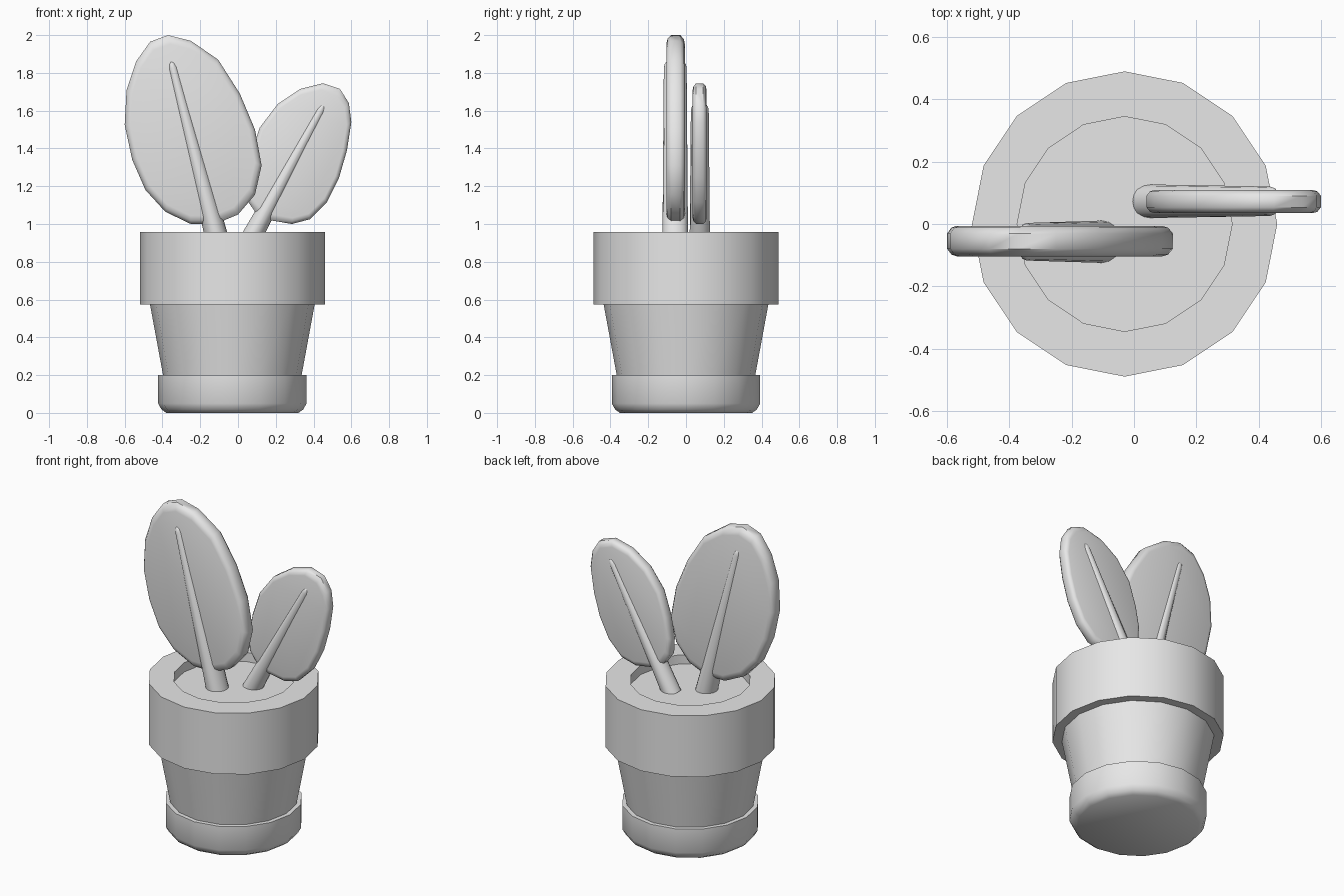
import bpy, bmesh
from math import sin, cos, pi, radians
from mathutils import Vector

if "Cube" in bpy.data.objects:
    bpy.data.objects.remove(bpy.data.objects["Cube"], do_unlink=True)

grey = bpy.data.materials.new("plain_grey")
grey.use_nodes = True
grey.diffuse_color = (0.8, 0.8, 0.8, 1)
grey.node_tree.nodes["Principled BSDF"].inputs["Base Color"].default_value = (0.8, 0.8, 0.8, 1)


def loft(name, rings, angle=35):
    """Skin a list of equal-length rings and cap both ends."""
    bm = bmesh.new()
    loops = [[bm.verts.new(p) for p in ring] for ring in rings]
    n = len(loops[0])
    for a, b in zip(loops, loops[1:]):
        for i in range(n):
            j = (i + 1) % n
            bm.faces.new((a[i], a[j], b[j], b[i]))
    bm.faces.new(loops[0][::-1])
    bm.faces.new(loops[-1])
    bmesh.ops.recalc_face_normals(bm, faces=bm.faces)
    mesh = bpy.data.meshes.new(name)
    bm.to_mesh(mesh)
    bm.free()
    mesh.materials.append(grey)
    obj = bpy.data.objects.new(name, mesh)
    bpy.context.collection.objects.link(obj)
    bpy.ops.object.select_all(action="DESELECT")
    obj.select_set(True)
    bpy.context.view_layer.objects.active = obj
    bpy.ops.object.shade_smooth_by_angle(angle=radians(angle))
    return obj


def lathe(name, profile, sides=16, angle=35):
    """Turn (radius, height) pairs about the pot's axis."""
    turn = [2 * pi * i / sides for i in range(sides)]
    loft(name, [[(-0.03 + r * cos(t), r * sin(t), z) for t in turn]
                for r, z in profile], angle)


def leaf(name, outline, y, half):
    """Flat leaf with a rounded border."""
    cx = sum(p[0] for p in outline) / len(outline)
    cz = sum(p[1] for p in outline) / len(outline)
    border = [(-1, 0.91), (-0.88, 0.96), (-0.5, 1), (0.5, 1), (0.88, 0.96), (1, 0.91)]
    loft(name, [[(cx + (x - cx) * s, y + half * d, cz + (z - cz) * s)
                 for x, z in outline] for d, s in border], 45)


def stem(name, base, tip, y, wide, deep, sides=16):
    """Tapered stalk with a rounded tip; wide and deep are (base, tip) half sizes."""
    start, end = Vector((base[0], y, base[1])), Vector((tip[0], y, tip[1]))
    axis = (end - start).normalized()
    across = Vector((axis.z, 0, -axis.x))
    length = (end - start).length
    rings = []
    for back, s in [(length, 1), (0.04, 1), (0.02, 0.87), (0.007, 0.6), (0, 0.25)]:
        t = 1 - back / length
        w = (wide[0] + (wide[1] - wide[0]) * t) * s
        d = (deep[0] + (deep[1] - deep[0]) * t) * (0.5 + 0.5 * s)
        c = start + axis * (length - back)
        rings.append([c + across * (w * cos(2 * pi * i / sides))
                      + Vector((0, d * sin(2 * pi * i / sides), 0)) for i in range(sides)])
    loft(name, rings, 50)


# Pot pieces
lathe("pot_foot", [(0.35, 0), (0.375, 0.018), (0.393, 0.05), (0.393, 0.2), (0.36, 0.2)], angle=60)
lathe("pot_body", [(0.365, 0.19), (0.437, 0.58)])
lathe("pot_rim", [(0.42, 0.573), (0.49, 0.573), (0.49, 0.958), (0.345, 0.958), (0.345, 0.9)])

# Large leaf leaning right, small leaf leaning left
leaf("large_leaf", [(-.37, 2), (-.25, 1.97), (-.105, 1.87), (.01, 1.69), (.09, 1.5),
                    (.125, 1.31), (.09, 1.155), (0, 1.05), (-.12, 1), (-.25, 1),
                    (-.385, 1.065), (-.49, 1.18), (-.56, 1.34), (-.6, 1.525),
                    (-.59, 1.71), (-.54, 1.86), (-.465, 1.965)], -0.055, 0.049)
leaf("small_leaf", [(.45, 1.745), (.54, 1.715), (.587, 1.64), (.6, 1.54), (.577, 1.39),
                    (.535, 1.245), (.47, 1.115), (.38, 1.025), (.285, 1), (.17, 1.02),
                    (.09, 1.065), (.045, 1.13), (.04, 1.23), (.065, 1.36),
                    (.115, 1.51), (.21, 1.635), (.33, 1.715)], 0.072, 0.037)

# Stalks
stem("large_stem", (-0.1, 0.88), (-0.355, 1.865), -0.057, (0.063, 0.03), (0.068, 0.06))
stem("small_stem", (0.045, 0.88), (0.455, 1.635), 0.073, (0.056, 0.028), (0.054, 0.047))
